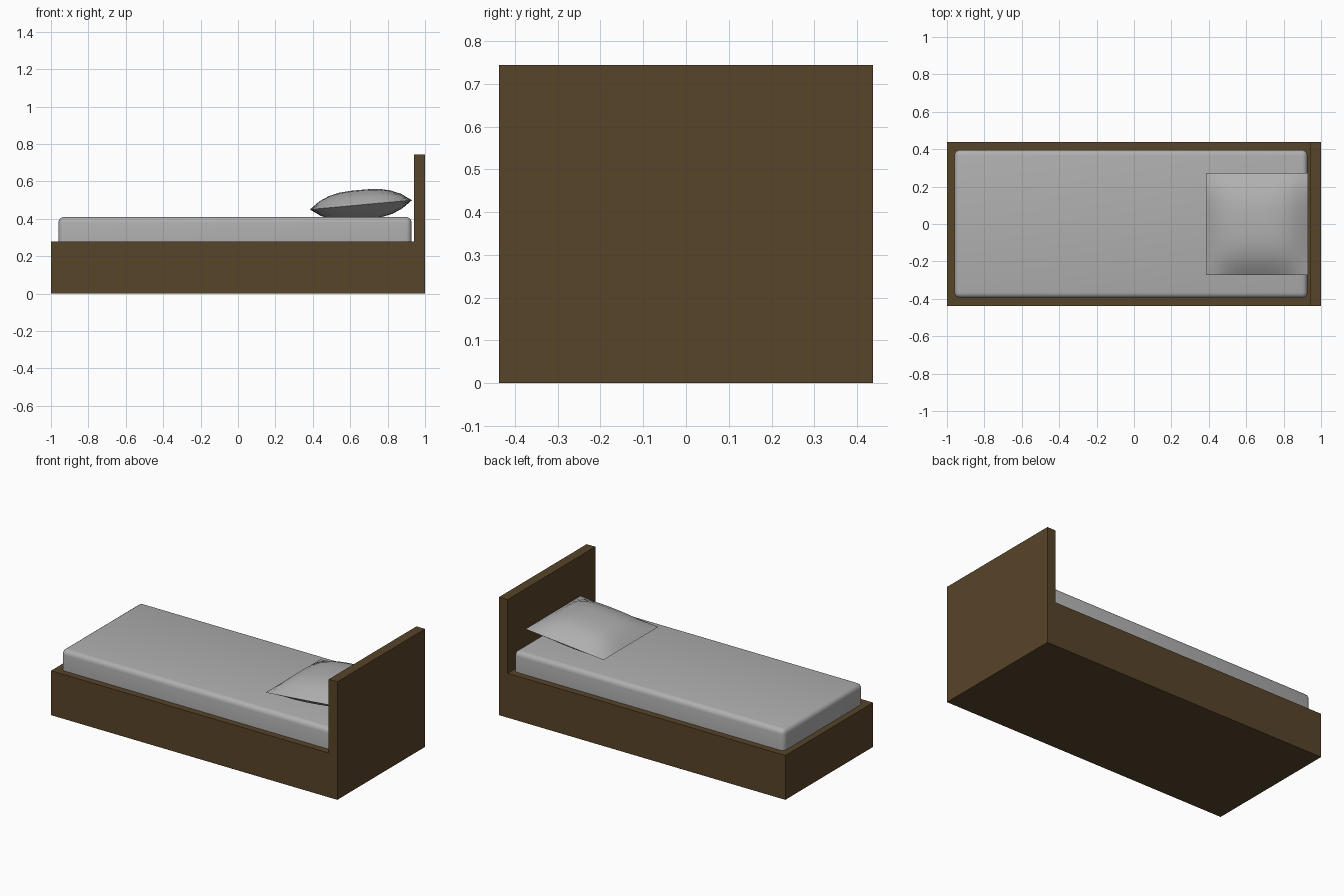
import bpy, bmesh, math
from mathutils import Matrix

if "Cube" in bpy.data.objects:
    bpy.data.objects.remove(bpy.data.objects["Cube"])

W = 0.4375  # half width of the frame


def material(name, rgb):
    mat = bpy.data.materials.new(name)
    mat.diffuse_color = (*rgb, 1)
    mat.use_nodes = True
    mat.node_tree.nodes["Principled BSDF"].inputs["Base Color"].default_value = mat.diffuse_color
    return mat


def add_object(name, bm, mat):
    bmesh.ops.recalc_face_normals(bm, faces=bm.faces[:])
    me = bpy.data.meshes.new(name)
    bm.to_mesh(me)
    bm.free()
    me.materials.append(mat)
    ob = bpy.data.objects.new(name, me)
    bpy.context.collection.objects.link(ob)
    return ob


def smooth(ob, degrees):
    bpy.ops.object.select_all(action='DESELECT')
    ob.select_set(True)
    bpy.context.view_layer.objects.active = ob
    bpy.ops.object.shade_smooth_by_angle(angle=math.radians(degrees))


wood = material("dark_wood", (0.097, 0.058, 0.0225))
cloth = material("grey_cloth", (0.43, 0.43, 0.43))

# Bed frame and headboard: one L-shaped side profile extruded across the width
profile = [(-1, 0), (1, 0), (1, 0.745), (0.94, 0.745), (0.94, 0.28), (-1, 0.28)]
bm = bmesh.new()
side = bm.faces.new([bm.verts.new((x, -W, z)) for x, z in profile])
ext = bmesh.ops.extrude_face_region(bm, geom=[side], use_keep_orig=True)
bmesh.ops.translate(bm, vec=(0, 2 * W, 0),
                    verts=[v for v in ext["geom"] if isinstance(v, bmesh.types.BMVert)])
add_object("bed_frame", bm, wood)

# Mattress: box with rounded top and upright edges
x0, x1, y1, z0, z1 = -0.96, 0.928, 0.396, 0.28, 0.41
bm = bmesh.new()
bmesh.ops.create_cube(bm, size=1, matrix=Matrix.Translation(((x0 + x1) / 2, 0, (z0 + z1) / 2))
                      @ Matrix.Diagonal((x1 - x0, 2 * y1, z1 - z0, 1)))
edges = [e for e in bm.edges if max(v.co.z for v in e.verts) > z1 - 0.01]
bmesh.ops.bevel(bm, geom=edges, offset=0.03, segments=4, profile=0.5, affect='EDGES')
smooth(add_object("mattress", bm, cloth), 40)

# Pillow: two bulging square sheets joined along a crisp seam, tilted up to the headboard
N, HALF, BULGE = 10, 0.274, 0.08
bm = bmesh.new()
for sign in (1, -1):
    sheet = bmesh.ops.create_grid(bm, x_segments=N, y_segments=N, size=HALF)["verts"]
    for v in sheet:
        fx, fy = (1 - min(1, abs(c / HALF)) ** 3 for c in v.co.xy)
        v.co.z = sign * BULGE * fx * fy
bmesh.ops.remove_doubles(bm, verts=bm.verts[:], dist=1e-5)
bm.transform(Matrix.Translation((0.657, 0, 0.475)) @ Matrix.Rotation(math.radians(-5.2), 4, 'Y'))
smooth(add_object("pillow", bm, cloth), 40)
